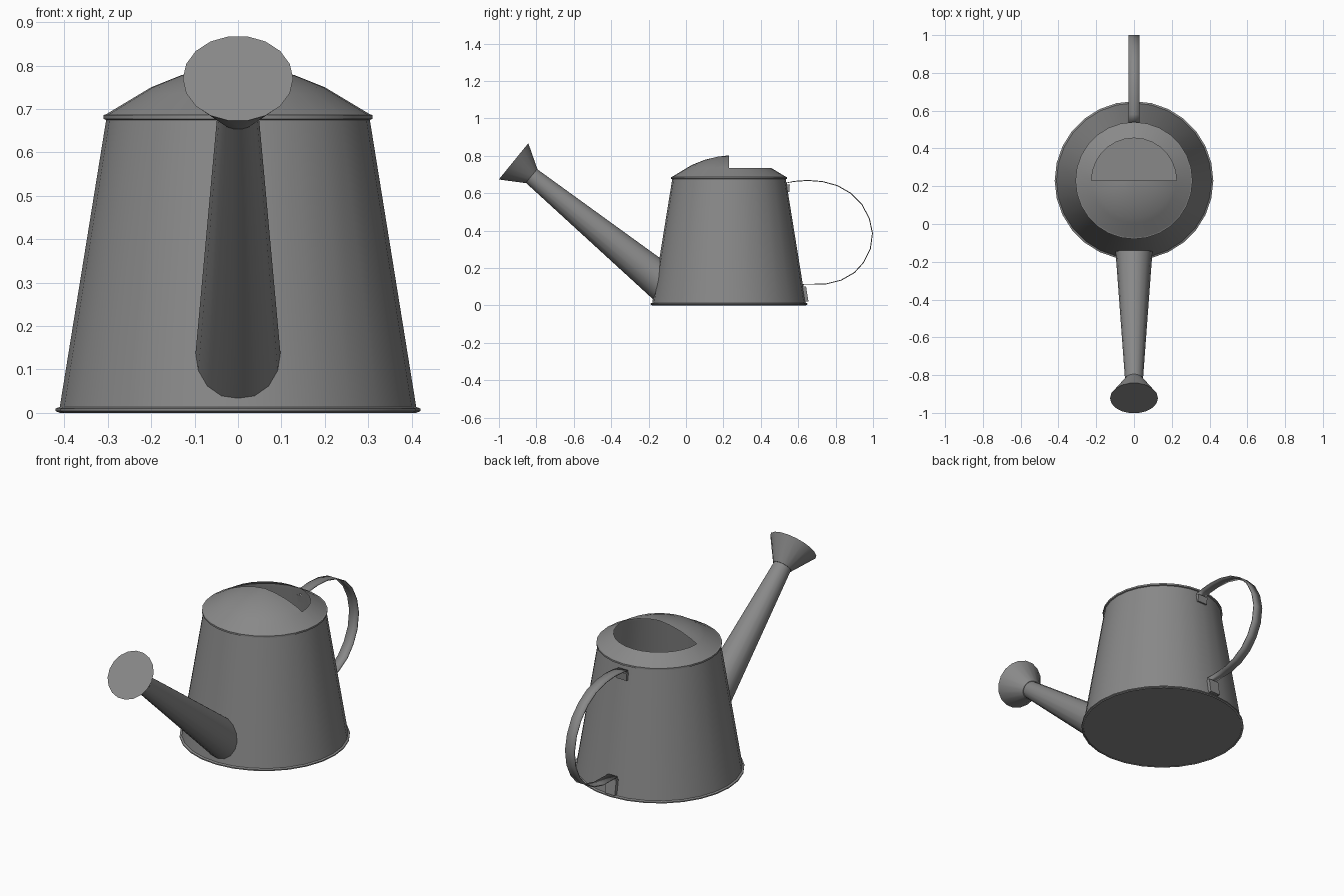
import bpy, bmesh, math
from mathutils import Vector

if "Cube" in bpy.data.objects:
    bpy.data.objects.remove(bpy.data.objects["Cube"])

SEG = 28          # sides of the round body
CY = 0.23         # body axis in y

metal = bpy.data.materials.new("grey_metal")
metal.diffuse_color = (0.25, 0.25, 0.25, 1)
metal.use_nodes = True
metal.node_tree.nodes["Principled BSDF"].inputs["Base Color"].default_value = metal.diffuse_color


def finish(name, bm, angle=35):
    bmesh.ops.remove_doubles(bm, verts=bm.verts, dist=0.0005)
    bmesh.ops.recalc_face_normals(bm, faces=bm.faces)
    me = bpy.data.meshes.new(name)
    bm.to_mesh(me)
    bm.free()
    me.materials.append(metal)
    ob = bpy.data.objects.new(name, me)
    bpy.context.collection.objects.link(ob)
    bpy.ops.object.select_all(action='DESELECT')
    bpy.context.view_layer.objects.active = ob
    ob.select_set(True)
    bpy.ops.object.shade_smooth_by_angle(angle=math.radians(angle))
    return ob


def bridge(bm, a, b):
    n = len(a)
    for i in range(n):
        bm.faces.new((a[i], a[(i + 1) % n], b[(i + 1) % n], b[i]))


def lathe(profile):
    """Revolve (radius, z) points around the body axis."""
    bm = bmesh.new()
    rings = []
    for r, z in profile:
        r = max(r, 1e-5)
        rings.append([bm.verts.new((r * math.cos(t), CY + r * math.sin(t), z))
                      for t in (2 * math.pi * i / SEG for i in range(SEG))])
    for a, b in zip(rings, rings[1:]):
        bridge(bm, a, b)
    return bm


# body wall with floor, and rolled lips at both ends
finish("body", lathe([(0, 0.004), (0.412, 0.004), (0.302, 0.685)]))
finish("base_lip", lathe([(0.41, 0), (0.42, 0.004), (0.42, 0.010), (0.41, 0.014), (0.41, 0)]))
finish("top_lip", lathe([(0.302, 0.674), (0.31, 0.677), (0.31, 0.686), (0.30, 0.689), (0.302, 0.674)]))

# domed top, rear half open above the shoulder
bm = lathe([(0.305, 0.687), (0.225, 0.735), (0.20, 0.75), (0.13, 0.778), (0.06, 0.795), (0, 0.802)])
hole = [f for f in bm.faces
        if f.calc_center_median().z > 0.736 and f.calc_center_median().y > CY]
bmesh.ops.delete(bm, geom=hole, context='FACES')
finish("domed_top", bm)

# spout and rose share one axis
NECK = Vector((0, -0.83, 0.695))
ROOT = Vector((0, -0.17, 0.157))
AXIS = (NECK - ROOT).normalized()
SIDE = Vector((1, 0, 0))
UP = SIDE.cross(AXIS)


def ring(centre, r, n):
    return [centre + r * (SIDE * math.cos(t) + UP * math.sin(t))
            for t in (2 * math.pi * i / n for i in range(n))]


def to_wall(tip, base):
    """Extend a spout line until it meets the body wall."""
    lo, hi = 0.3, 1.6
    for _ in range(30):
        m = (lo + hi) / 2
        p = tip.lerp(base, m)
        wall = 0.412 - (p.z - 0.004) * 0.1615
        if math.hypot(p.x, p.y - CY) > wall - 0.004:
            lo = m
        else:
            hi = m
    return tip.lerp(base, lo)


bm = bmesh.new()
tips = ring(NECK, 0.047, 16)
roots = [to_wall(t, b) for t, b in zip(tips, ring(ROOT, 0.096, 16))]
bridge(bm, [bm.verts.new(p) for p in roots], [bm.verts.new(p) for p in tips])
finish("spout", bm)

# flared rose with flat face
bm = bmesh.new()
neck = [bm.verts.new(p) for p in ring(NECK - AXIS * 0.005, 0.05, 18)]
face = [bm.verts.new(p) for p in ring(Vector((0, -0.922, 0.77)), 0.127, 18)]
bridge(bm, neck, face)
bm.faces.new(face)
bm.faces.new(neck)
finish("rose", bm)

# strap handle: wall tab, curved grip, wall tab
path = [(0.546, 0.605), (0.538, 0.655), (0.58, 0.663), (0.65, 0.668), (0.73, 0.662), (0.81, 0.64),
        (0.88, 0.60), (0.94, 0.54), (0.98, 0.465), (0.997, 0.385), (0.985, 0.30), (0.95, 0.23),
        (0.90, 0.175), (0.83, 0.135), (0.75, 0.115), (0.628, 0.112), (0.644, 0.02)]
bm = bmesh.new()
rows = [[bm.verts.new((x, y, z)) for x in (-0.028, 0.028)] for y, z in path]
for a, b in zip(rows, rows[1:]):
    bm.faces.new((a[0], a[1], b[1], b[0]))
handle = finish("handle", bm)
solid = handle.modifiers.new("thickness", 'SOLIDIFY')
solid.thickness = 0.005
solid.offset = 0


# folded brackets holding the strap to the wall
def bracket(name, points):
    bm = bmesh.new()
    sides = [[bm.verts.new((x, y, z)) for y, z in points] for x in (-0.03, 0.03)]
    bridge(bm, *sides)
    for s in sides:
        bm.faces.new(s)
    finish(name, bm)


bracket("upper_bracket", [(0.536, 0.645), (0.555, 0.645), (0.552, 0.605), (0.543, 0.605)])
bracket("lower_bracket", [(0.622, 0.10), (0.642, 0.10), (0.655, 0.02), (0.636, 0.02)])
